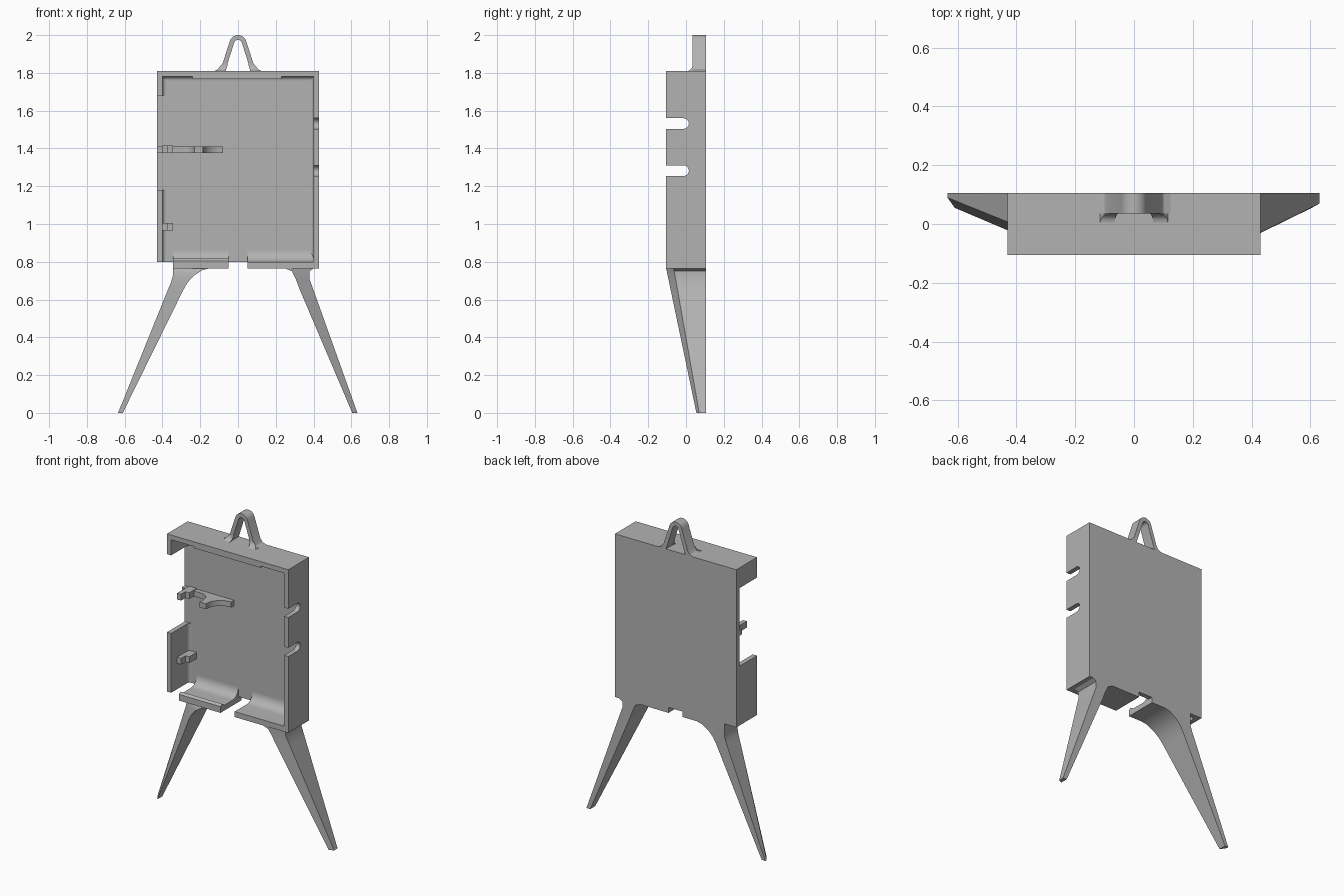
import bpy, bmesh
from math import sin, cos, pi

if "Cube" in bpy.data.objects:
    bpy.data.objects.remove(bpy.data.objects["Cube"], do_unlink=True)

grey = bpy.data.materials.new("plain_grey")
grey.use_nodes = True
grey.diffuse_color = (0.45, 0.45, 0.45, 1)
grey.node_tree.nodes["Principled BSDF"].inputs["Base Color"].default_value = (0.45, 0.45, 0.45, 1)


def finish(name, bm):
    bmesh.ops.recalc_face_normals(bm, faces=bm.faces)
    mesh = bpy.data.meshes.new(name)
    bm.to_mesh(mesh)
    bm.free()
    mesh.materials.append(grey)
    obj = bpy.data.objects.new(name, mesh)
    bpy.context.collection.objects.link(obj)
    bpy.ops.object.select_all(action="DESELECT")
    obj.select_set(True)
    bpy.context.view_layer.objects.active = obj
    bpy.ops.object.shade_smooth_by_angle(angle=0.5)
    return obj


def loft(name, rings):
    """Skin a list of equal-sized rings and cap both ends."""
    bm = bmesh.new()
    rows = [[bm.verts.new(p) for p in ring] for ring in rings]
    n = len(rows[0])
    for a, b in zip(rows, rows[1:]):
        for i in range(n):
            j = (i + 1) % n
            bm.faces.new((a[i], a[j], b[j], b[i]))
    bm.faces.new(rows[0])
    bm.faces.new(rows[-1])
    return finish(name, bm)


def prism(name, axis, pts, lo, hi):
    """Extrude a 2D outline along x, y or z."""
    place = {"x": lambda p, t: (t, p[0], p[1]),
             "y": lambda p, t: (p[0], t, p[1]),
             "z": lambda p, t: (p[0], p[1], t)}[axis]
    return loft(name, [[place(p, t) for p in pts] for t in (lo, hi)])


def box(name, x, y, z):
    return prism(name, "z", [(x[0], y[0]), (x[1], y[0]), (x[1], y[1]), (x[0], y[1])], *z)


def arc(cx, cy, rx, ry, start, end, steps=6):
    angles = [start + (end - start) * i / steps for i in range(steps + 1)]
    return [(cx + rx * cos(a), cy + ry * sin(a)) for a in angles]


W, D, T = 0.43, 0.105, 0.03
TOP, FLOOR, BASE = 1.81, 0.8, 0.765
PLATE = D - T

# Tray: back plate, top wall and the two pieces of left-hand wall
box("back_plate", (-W, W), (PLATE, D), (FLOOR, TOP))
box("top_wall", (-W, W), (-D, PLATE), (TOP - T, TOP))
box("side_wall_lower", (-W, T - W), (-D, PLATE), (FLOOR, 1.18))
box("side_wall_upper", (-W, T - W), (-D, PLATE), (1.68, TOP - T))
box("top_lip", (-0.24, 0.23), (-0.1, -0.075), (1.767, TOP - T))

# Slotted wall with two round-ended cable slots
outline = [(PLATE, BASE), (-D, BASE)]
for z in (1.282, 1.532):
    r = 0.028
    outline += [(-D, z - r)] + arc(0.015 - r, z, r, r, -pi / 2, pi / 2, 10) + [(-D, z + r)]
outline += [(-D, TOP - T), (PLATE, TOP - T)]
prism("slotted_wall", "x", outline, W - T, W)
box("slotted_wall_foot", (W - T, W), (PLATE, D), (BASE, FLOOR))

# Concave fillets where walls meet the plate
f = 0.02
prism("side_fillet", "z", [(W - T, PLATE)] + arc(W - T - f, PLATE - f, f, f, 0, pi / 2), FLOOR, TOP - T)
prism("top_fillet", "x", [(PLATE, TOP - T)] + arc(PLATE - f, TOP - T - f, f, f, pi / 2, 0), -W + T, W - T)
for part, z in (("lower", (FLOOR, 1.18)), ("upper", (1.68, TOP - T))):
    prism("side_fillet_" + part, "z",
          [(T - W, PLATE)] + arc(T - W + f, PLATE - f, f, f, pi, pi / 2), *z)

# Bottom shelves sweeping up into the plate
sweep = arc(0.015, 0.86, 0.06, 0.06, -pi / 2, 0, 8)
back = [(PLATE, FLOOR), (D, FLOOR), (D, BASE)]
prism("lipped_shelf", "x", [(-D, BASE), (-D, 0.805), (-0.09, 0.817), (-0.07, FLOOR)] + sweep + back,
      -0.345, -0.05)
prism("plain_shelf", "x", [(-D, BASE), (-D, FLOOR)] + sweep + back, 0.05, W - T)

# Long retaining arm with a hooked nose
nose = [(-W, PLATE), (-W, 0.045), (-0.29, 0.045)]
nose += arc(-0.29, -0.015, 0.06, 0.06, pi / 2, 0, 5)
nose += [(-0.23, -0.06), (-0.185, -0.06)]
nose += arc(-0.08, -0.05, 0.105, 0.095, pi, pi / 2, 8) + [(-0.08, PLATE)]
prism("retaining_arm", "z", nose, 1.375, 1.41)

# Small L-shaped clips on the side walls
for name, s, z in (("clip_lower_left", 1, 0.965), ("clip_lower_right", -1, 0.965),
                   ("clip_upper_right", -1, 1.375)):
    pts = [(-0.4, PLATE), (-0.4, -0.045), (-0.372, -0.045), (-0.372, 0.0),
           (-0.345, 0.0), (-0.345, PLATE)]
    prism(name, "z", [(-s * x if s < 0 else x, y) for x, y in pts], z, z + 0.04)


# Tapered splayed legs: rows of height, outer x, inner x
def leg(name, rows, outer_y, inner_y):
    rings = []
    for z, xo, xi in rows:
        t = 1 - z / BASE
        yo = outer_y[0] + (outer_y[1] - outer_y[0]) * t
        yi = inner_y[0] + (inner_y[1] - inner_y[0]) * t
        rings.append([(xo, yo, z), (xi, yi, z), (xi, D, z), (xo, D, z)])
    return loft(name, rings)


leg("leg_left", [(BASE, 0.4, 0.25), (0.75, 0.378, 0.285), (0.71, 0.378, 0.305),
                 (0.65, 0.4, 0.328), (0, 0.632, 0.605)], (-0.065, 0.07), (-D, 0.055))
leg("leg_right", [(BASE, -0.345, -0.15), (0.755, -0.345, -0.19), (0.725, -0.345, -0.235),
                  (0.69, -0.355, -0.267), (0.65, -0.372, -0.29), (0, -0.635, -0.61)],
    (-0.035, 0.09), (-D, 0.055))

# Hanging loop with flared feet
half = [(0.125, TOP), (0.1, 1.82), (0.085, 1.84)] + arc(0, 1.955, 0.045, 0.045, 0.3, pi / 2, 6)
inner = [(0.068, TOP)] + arc(0, 1.95, 0.022, 0.025, 0.3, pi / 2, 5)
outer = half + [(-x, z) for x, z in reversed(half[:-1])]
hole = inner + [(-x, z) for x, z in reversed(inner[:-1])]
prism("hanging_loop", "y", outer + hole[::-1], 0.035, D)
for name, s in (("loop_foot_left", 1), ("loop_foot_right", -1)):
    flare = [(0.035, TOP)] + arc(0.005, TOP + 0.035, 0.03, 0.035, -pi / 2, 0, 5)
    rings = []
    for k in (0, 1):
        rings.append([(s * (0.065 - 0.3 * (z - TOP) if k == 0 else 0.115 - 0.8 * (z - TOP)), y, z)
                      for y, z in flare])
    loft(name, rings)
